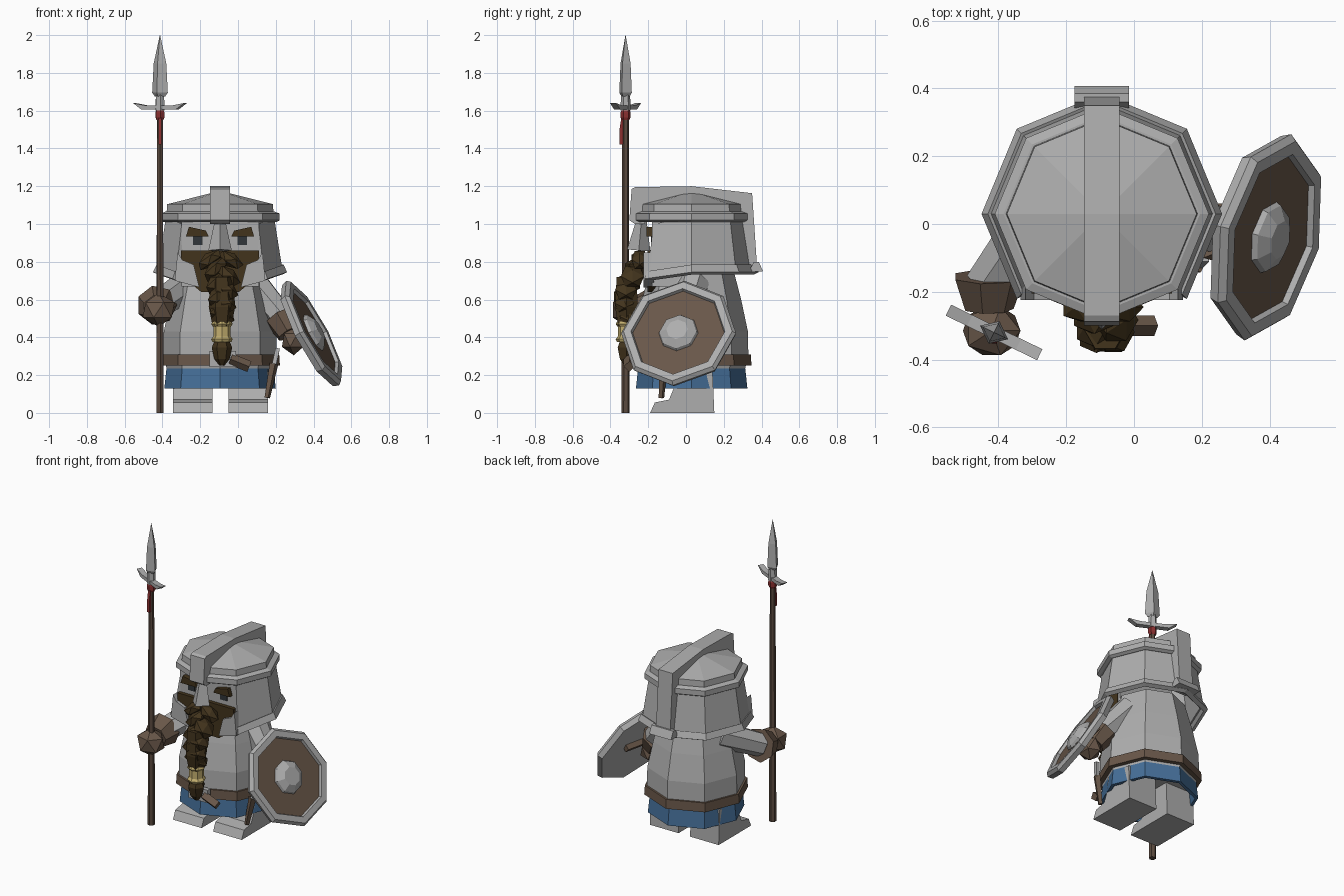
import bpy, bmesh, math
from mathutils import Matrix, Vector

if "Cube" in bpy.data.objects:
    bpy.data.objects.remove(bpy.data.objects["Cube"])


def material(name, r, g, b):
    m = bpy.data.materials.new(name)
    m.diffuse_color = (r, g, b, 1)
    m.use_nodes = True
    m.node_tree.nodes["Principled BSDF"].inputs["Base Color"].default_value = m.diffuse_color
    return m


STEEL = material("steel grey", 0.42, 0.42, 0.42)
LEATHER = material("leather brown", 0.14, 0.095, 0.066)
WOOD = material("wood brown", 0.105, 0.07, 0.05)
HAIR = material("hair brown", 0.055, 0.034, 0.012)
BLUE = material("cloth blue", 0.06, 0.16, 0.32)
GOLD = material("gold", 0.55, 0.43, 0.16)
RED = material("binding red", 0.26, 0.03, 0.03)
DARK = material("eye dark", 0.03, 0.036, 0.04)
CX, CY = -0.095, 0.03          # axis of the body


def finish(name, bm, mat, mtx=Matrix()):
    bmesh.ops.remove_doubles(bm, verts=bm.verts, dist=0.0005)
    bm.transform(mtx)
    bmesh.ops.recalc_face_normals(bm, faces=bm.faces)
    me = bpy.data.meshes.new(name)
    bm.to_mesh(me)
    bm.free()
    me.materials.append(mat)
    ob = bpy.data.objects.new(name, me)
    bpy.context.collection.objects.link(ob)
    return ob


def lathe(name, profile, mat, mtx=None, sides=8, arc=None, caps=True, drop=0):
    """Rings of (height, radius); arc keeps only some columns, drop lowers the front."""
    bm = bmesh.new()
    cols = arc or range(sides)
    rows = []
    for z, r in profile:
        ring = []
        for i in cols:
            a = math.tau * i / sides
            ring.append(bm.verts.new((r * math.cos(a), r * math.sin(a),
                                      z + drop * min(0, math.sin(a)))))
        rows.append(ring)
    n = len(rows[0])
    for lo, hi in zip(rows, rows[1:]):
        for i in range(n - 1 if arc else n):
            j = (i + 1) % n
            bm.faces.new((lo[i], lo[j], hi[j], hi[i]))
    if caps and not arc:
        bm.faces.new(rows[0])
        bm.faces.new(rows[-1])
    return finish(name, bm, mat, Matrix.Translation((CX, CY, 0)) if mtx is None else mtx)


def along(p, q):
    d = Vector(q) - Vector(p)
    return Matrix.Translation(p) @ d.to_track_quat('Z', 'Y').to_matrix().to_4x4(), d.length


def limb(name, p, q, r1, r2, mat, sides=7):
    m, length = along(p, q)
    return lathe(name, [(0, r1), (length, r2)], mat, m, sides)


def prism(name, pts, lo, hi, mat, axis='x', mtx=Matrix()):
    """Extrude a profile: axis x takes (y, z) points, axis y takes (x, z) points."""
    bm = bmesh.new()
    place = (lambda t, p: (t, p[0], p[1])) if axis == 'x' else (lambda t, p: (p[0], t, p[1]))
    a = [bm.verts.new(place(lo, p)) for p in pts]
    b = [bm.verts.new(place(hi, p)) for p in pts]
    bm.faces.new(a)
    bm.faces.new(b)
    for i in range(len(pts)):
        j = (i + 1) % len(pts)
        bm.faces.new((a[i], a[j], b[j], b[i]))
    return finish(name, bm, mat, mtx)


def box(name, c, size, mat, rot_y=0.0, rot_z=0.0):
    bm = bmesh.new()
    bmesh.ops.create_cube(bm, size=1)
    m = (Matrix.Translation(c) @ Matrix.Rotation(rot_z, 4, 'Z')
         @ Matrix.Rotation(rot_y, 4, 'Y') @ Matrix.Diagonal((*size, 1)))
    return finish(name, bm, mat, m)


def solidify(ob, t):
    mod = ob.modifiers.new("thickness", 'SOLIDIFY')
    mod.thickness = t
    mod.offset = -1


# Body, skirt and belt
lathe("body", [(0.22, 0.28), (0.31, 0.3), (0.43, 0.298), (0.6, 0.262), (0.78, 0.215)], STEEL)
solidify(lathe("skirt", [(0.13, 0.295), (0.27, 0.28)], BLUE, caps=False), 0.02)
lathe("belt", [(0.25, 0.317), (0.31, 0.313)], LEATHER)
box("buckle", (-0.08, -0.29, 0.285), (0.14, 0.03, 0.085), STEEL)
limb("belt_end", (-0.04, -0.3, 0.285), (0.06, -0.3, 0.245), 0.03, 0.03, LEATHER, 4)
limb("dagger_sheath", (0.19, -0.12, 0.26), (0.155, -0.13, 0.08), 0.024, 0.015, LEATHER, 4)
limb("dagger_grip", (0.19, -0.12, 0.25), (0.21, -0.1, 0.34), 0.016, 0.016, STEEL, 4)

# Legs with pointed boots
boot = [(-0.19, 0), (-0.165, 0.055), (-0.09, 0.07), (-0.065, 0.13), (-0.05, 0.23),
        (0.14, 0.23), (0.15, 0)]
for side, x in (("left", -0.24), ("right", 0.055)):
    prism(side + "_leg", boot, x - 0.105, x + 0.105, STEEL)

# Helmet: roof, band, open-fronted wall, rim and crest
lathe("helmet_roof", [(1.03, 0.285), (1.105, 0.28), (1.175, 0.001)], STEEL)
lathe("helmet_band", [(1.01, 0.298), (1.02, 0.316), (1.055, 0.316), (1.065, 0.29)], STEEL)
opening = list(range(-1, 6))
solidify(lathe("helmet_wall", [(0.76, 0.33), (1.03, 0.287)], STEEL, arc=opening, drop=0.04), 0.025)
solidify(lathe("helmet_rim", [(0.745, 0.355), (0.785, 0.336)], STEEL, arc=opening, drop=0.05), 0.03)
crest = [(-0.27, 1.0), (-0.3, 1.02), (-0.288, 1.185), (-0.27, 1.195), (0.03, 1.2), (0.35, 1.163),
         (0.375, 0.79), (0.35, 0.75), (0.31, 0.75), (0.27, 1.05), (-0.2, 1.05), (-0.22, 1.0)]
prism("helmet_crest", crest, CX - 0.052, CX + 0.052, STEEL)
prism("crest_foot", [(0.36, 0.8), (0.385, 0.8), (0.408, 0.75), (0.33, 0.745)],
      CX - 0.08, CX + 0.08, STEEL)

# Face, nose guard, cheek guards, eyes and brows
box("face", (CX, -0.09, 0.85), (0.41, 0.18, 0.36), STEEL)
m, length = along((CX, -0.235, 1.03), (CX, -0.25, 0.86))
lathe("nose_guard", [(0, 0.025), (length, 0.062)], STEEL, m, 4)
for s, side in ((-1, "left"), (1, "right")):
    cheek = [(CX + s * x, z) for x, z in
             ((0.225, 0.85), (0.2, 0.81), (0.14, 0.785), (0.11, 0.665), (0.24, 0.7))]
    prism(side + "_cheek_guard", cheek, -0.225, -0.17, STEEL, 'y')
    box(side + "_eye", (CX + s * 0.118, -0.182, 0.912), (0.05, 0.009, 0.045), DARK)
    brow = [(CX + s * x, z) for x, z in
            ((0.06, 0.935), (0.18, 0.935), (0.165, 0.985), (0.075, 0.965))]
    prism(side + "_eyebrow", brow, -0.21, -0.16, HAIR, 'y')

# Beard mass and moustache
beard = [(CX + x, z) for x, z in ((-0.207, 0.86), (0.207, 0.86), (0.207, 0.73), (0.1, 0.64),
                                 (-0.1, 0.64), (-0.207, 0.73))]
prism("beard", beard, -0.205, -0.02, HAIR, 'y')


def blob(name, c, size, mat, rot_y=0.0, rot_x=0.0):
    bm = bmesh.new()
    bmesh.ops.create_icosphere(bm, subdivisions=1, radius=1)
    m = (Matrix.Translation(c) @ Matrix.Rotation(rot_y, 4, 'Y')
         @ Matrix.Rotation(rot_x, 4, 'X') @ Matrix.Diagonal((*size, 1)))
    return finish(name, bm, mat, m)


for s, side in ((-1, "left"), (1, "right")):
    blob(side + "_moustache", (CX + s * 0.055, -0.245, 0.81), (0.08, 0.05, 0.04), HAIR, s * 0.6)

# Braid of overlapping strands, gold clasp and tip
for i in range(8):
    s = 1 if i % 2 else -1
    t = i / 7
    w = 0.085 - 0.035 * t
    y = -0.26 - 0.055 * math.sin(math.pi * min(1, t * 0.85)) - 0.02 * t
    blob(f"braid_strand_{i + 1}", (CX + 0.01 + s * w * 0.4, y, 0.76 - 0.255 * t),
         (w, 0.075 - 0.02 * t, 0.045), HAIR, s * 0.75)
BRAID = Matrix.Translation((CX + 0.01, -0.315, 0))
lathe("braid_core", [(0.46, 0.05), (0.56, 0.07), (0.72, 0.06)], HAIR, BRAID, 6)
lathe("braid_clasp", [(0.375, 0.05), (0.39, 0.057), (0.405, 0.046), (0.455, 0.046),
                      (0.47, 0.057), (0.485, 0.05)], GOLD, BRAID)
lathe("braid_tip", [(0.25, 0.012), (0.285, 0.04), (0.345, 0.054), (0.38, 0.04)], HAIR, BRAID, 6)

# Arm and fist on the spear side
limb("left_sleeve", (-0.27, 0.05, 0.68), (-0.43, -0.18, 0.565), 0.085, 0.075, STEEL)
limb("left_cuff", (-0.43, -0.155, 0.57), (-0.43, -0.25, 0.55), 0.108, 0.075, LEATHER)
blob("left_fist", (-0.42, -0.315, 0.545), (0.095, 0.085, 0.09), LEATHER)

# Arm and fist on the shield side
limb("right_sleeve", (0.07, 0.04, 0.69), (0.245, -0.02, 0.49), 0.09, 0.07, STEEL)
limb("right_cuff", (0.225, -0.015, 0.51), (0.275, -0.05, 0.42), 0.09, 0.07, LEATHER)
blob("right_fist", (0.295, -0.06, 0.385), (0.07, 0.085, 0.08), LEATHER)

# Shield: rim, recessed face, boss and back strap
normal = Vector((0.865, -0.195, 0.46)).normalized()
centre = Vector((0.385, -0.037, 0.417))
M, _ = along(centre, centre + normal)
lathe("shield_rim", [(0.0, 0.24), (-0.02, 0.29), (-0.02, 0.3), (0.012, 0.312), (0.032, 0.295),
                     (0.032, 0.255), (0.012, 0.248)], STEEL, M, caps=False)
lathe("shield_back", [(-0.02, 0.29), (-0.012, 0.27)], STEEL, M)
lathe("shield_face", [(-0.01, 0.25), (0.014, 0.25)], LEATHER, M)
lathe("shield_boss", [(0.012, 0.108), (0.03, 0.1), (0.055, 0.058)], STEEL, M)
limb("shield_strap", M @ Vector((0.13, 0.03, -0.03)), M @ Vector((-0.13, 0.03, -0.03)),
     0.025, 0.025, LEATHER, 4)

# Spear: shaft, red binding, ribbon, guard and blade
SX, SY = -0.413, -0.32
S = Matrix.Translation((SX, SY, 0)) @ Matrix.Rotation(math.radians(-26), 4, 'Z')
lathe("spear_shaft", [(0, 0.022), (1.61, 0.017)], WOOD, S, 6)
lathe("spear_binding", [(1.55, 0.02), (1.565, 0.027), (1.59, 0.027), (1.605, 0.02)], RED, S, 6)
prism("spear_ribbon", [(-0.325, 1.59), (-0.34, 1.58), (-0.352, 1.5), (-0.352, 1.42), (-0.335, 1.42)],
      SX - 0.008, SX + 0.008, RED)
lathe("spear_socket", [(1.6, 0.027), (1.69, 0.024)], STEEL, S, 6)
guard = [(-0.15, 1.64), (-0.1, 1.605), (0.1, 1.605), (0.15, 1.64), (0.08, 1.628), (-0.08, 1.628)]
prism("spear_guard", guard, -0.018, 0.018, STEEL, 'y', S)
lathe("spear_blade", [(1.675, 0.03), (1.695, 0.046), (1.85, 0.037), (2.0, 0.001)], STEEL,
      S @ Matrix.Diagonal((1, 0.8, 1, 1)), 4)
